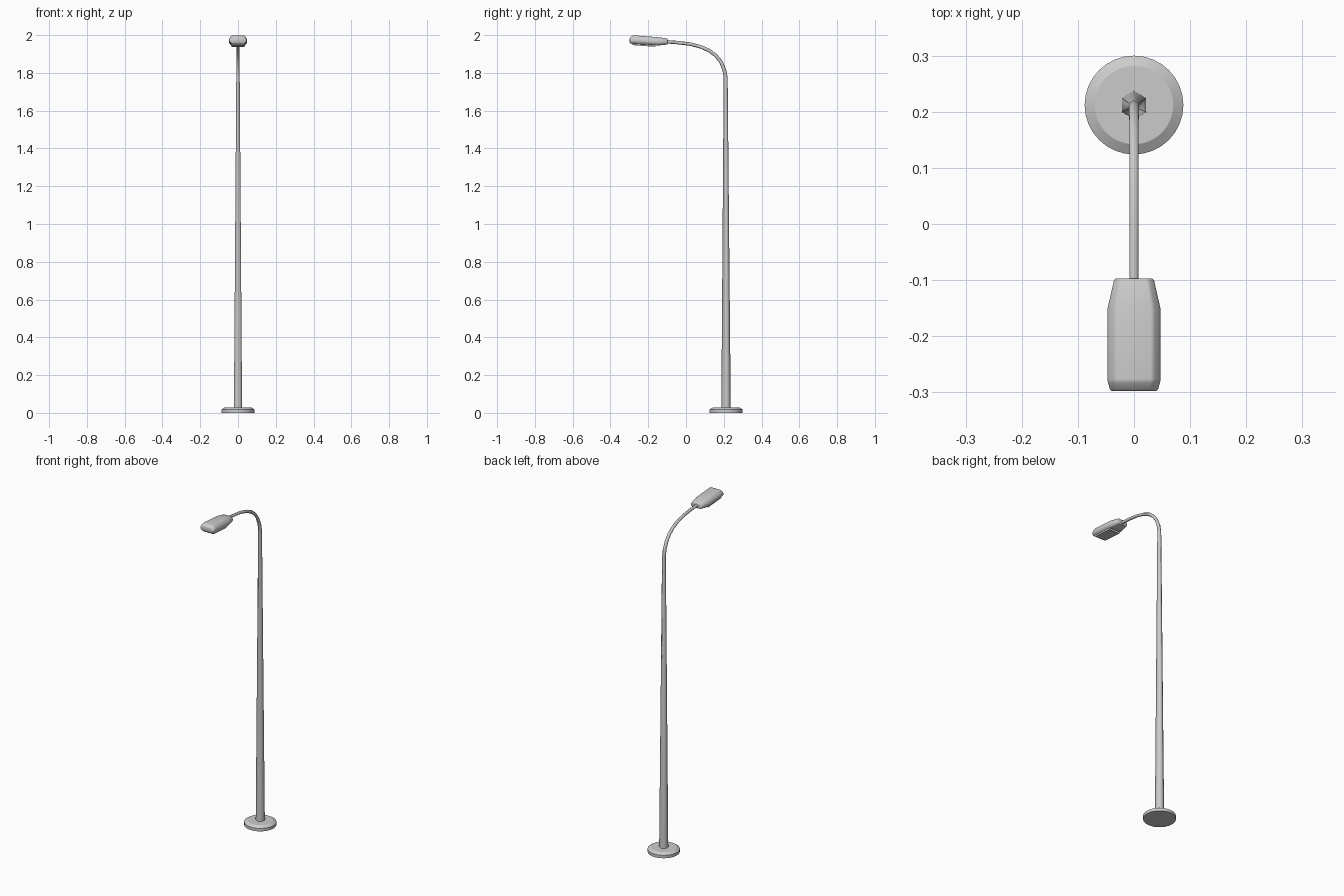
import bpy, bmesh, math
from mathutils import Vector

if "Cube" in bpy.data.objects:
    bpy.data.objects.remove(bpy.data.objects["Cube"])


def loft(name, rings, angle=35, bevel=0):
    """Skin a list of equal-length point rings and cap both ends."""
    bm = bmesh.new()
    loops = [[bm.verts.new(p) for p in ring] for ring in rings]
    n = len(loops[0])
    for a, b in zip(loops, loops[1:]):
        for i in range(n):
            j = (i + 1) % n
            bm.faces.new((a[i], a[j], b[j], b[i]))
    bm.faces.new(loops[0])
    bm.faces.new(loops[-1])
    bmesh.ops.recalc_face_normals(bm, faces=bm.faces)
    me = bpy.data.meshes.new(name)
    bm.to_mesh(me)
    bm.free()
    ob = bpy.data.objects.new(name, me)
    bpy.context.collection.objects.link(ob)
    bpy.context.view_layer.objects.active = ob
    ob.select_set(True)
    if bevel:
        mod = ob.modifiers.new("soft_edges", 'BEVEL')
        mod.width, mod.segments, mod.limit_method = bevel, 2, 'ANGLE'
        mod.angle_limit = math.radians(25)
        bpy.ops.object.modifier_apply(modifier=mod.name)
    bpy.ops.object.shade_smooth_by_angle(angle=math.radians(angle))
    ob.select_set(False)
    return ob


POLE_Y = 0.212


def circle(r, z, n=32):
    return [(r * math.cos(2 * math.pi * i / n),
             POLE_Y + r * math.sin(2 * math.pi * i / n), z) for i in range(n)]


# round base plate with a chamfered rim
loft("base_plate", [circle(0.088, 0), circle(0.088, 0.018),
                    circle(0.070, 0.029)], angle=30)

# tapered hexagonal pole sweeping over into the arm: (y, z, radius)
path = [(0.212, 0.02, 0.0250), (0.210, 1.775, 0.0105), (0.203, 1.815, 0.0100),
        (0.186, 1.856, 0.0097), (0.160, 1.890, 0.0094), (0.125, 1.917, 0.0093),
        (0.080, 1.937, 0.0092), (0.025, 1.952, 0.0091), (-0.04, 1.960, 0.0090),
        (-0.115, 1.966, 0.0090)]
tube = []
for i, (y, z, r) in enumerate(path):
    a, b = path[max(i - 1, 0)], path[min(i + 1, len(path) - 1)]
    t = Vector((0, b[0] - a[0], b[1] - a[1])).normalized()
    if i < 2:
        t = Vector((0, 0, 1))
    side = Vector((1, 0, 0))
    out = t.cross(side)
    tube.append([Vector((0, y, z)) + r * (math.sin(k * math.pi / 3) * side
                 + math.cos(k * math.pi / 3) * out) for k in range(6)])
loft("pole_and_arm", tube, angle=65)


# lamp head: (y, half width, bottom z, top z), eight-sided cross-section
def head_ring(y, w, lo, hi):
    h = hi - lo
    half = [(0.78 * w, lo), (w, lo + 0.28 * h), (w, lo + 0.62 * h), (0.72 * w, hi)]
    return [(x, y, z) for x, z in half] + [(-x, y, z) for x, z in reversed(half)]


loft("lamp_head", [head_ring(-0.097, 0.035, 1.950, 1.982),
                   head_ring(-0.150, 0.047, 1.945, 1.989),
                   head_ring(-0.280, 0.047, 1.953, 1.999),
                   head_ring(-0.298, 0.042, 1.957, 1.986)],
     angle=40, bevel=0.004)

# shallow lens panel under the head
loft("lamp_lens", [[(s * w, y, z) for s, y, z in
                    ((-1, y0, z0), (1, y0, z0), (1, y1, z1), (-1, y1, z1))]
                   for w, y0, z0, y1, z1 in
                   ((0.038, -0.290, 1.962, -0.150, 1.954),
                    (0.034, -0.282, 1.947, -0.164, 1.938))], angle=30)
